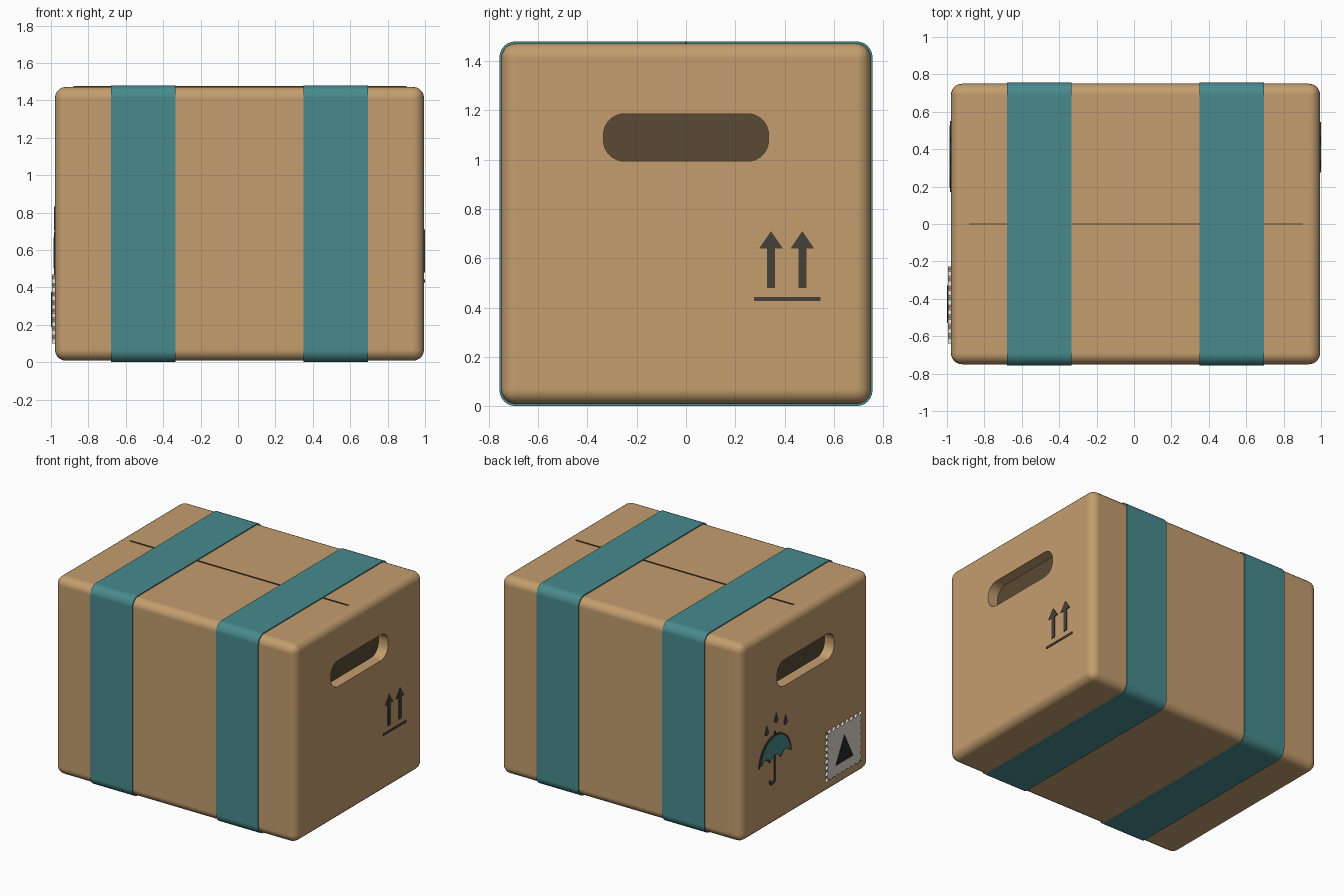
import bpy, bmesh
from math import pi, sin, cos

if "Cube" in bpy.data.objects:
    bpy.data.objects.remove(bpy.data.objects["Cube"])


def material(name, rgb):
    m = bpy.data.materials.new(name)
    m.diffuse_color = (*rgb, 1)
    m.use_nodes = True
    m.node_tree.nodes["Principled BSDF"].inputs["Base Color"].default_value = m.diffuse_color
    return m


CARD = material("cardboard", (0.55, 0.34, 0.156))
SHADE = material("inner_cardboard", (0.10, 0.067, 0.034))
TEAL = material("teal", (0.065, 0.255, 0.267))
INK = material("ink", (0.06, 0.05, 0.04))
PAPER = material("paper", (0.74, 0.68, 0.60))
BLACK = material("black", (0.02, 0.02, 0.02))

X0, X1 = -0.979, 0.995          # box ends
Z0, Z1, HY = 0.008, 1.472, 0.75  # box bottom, top, half depth
ZC = (Z0 + Z1) / 2


def finish(bm, name, mat):
    bmesh.ops.recalc_face_normals(bm, faces=bm.faces[:])
    me = bpy.data.meshes.new(name)
    bm.to_mesh(me)
    bm.free()
    ob = bpy.data.objects.new(name, me)
    bpy.context.collection.objects.link(ob)
    if mat:
        me.materials.append(mat)
    return ob


def box(name, lo, hi, mat, bevel=0.0):
    bm = bmesh.new()
    bmesh.ops.create_cube(bm, size=1)
    for v in bm.verts:
        v.co = [(a + b) / 2 + c * (b - a) for a, b, c in zip(lo, hi, v.co)]
    if bevel:
        bmesh.ops.bevel(bm, geom=bm.edges[:], offset=bevel, segments=5,
                        profile=0.5, affect='EDGES')
    return finish(bm, name, mat)


def plate(name, pts, xa, xb, mat):
    """Extrude a (y, z) outline along x."""
    bm = bmesh.new()
    f = bm.faces.new([bm.verts.new((xa, y, z)) for y, z in pts])
    ext = bmesh.ops.extrude_face_region(bm, geom=[f])["geom"]
    for v in ext:
        if isinstance(v, bmesh.types.BMVert):
            v.co.x = xb
    return finish(bm, name, mat)


def rounded_rect(hy, hz, r, cz, n=6):
    pts = []
    for q, (sy, sz) in enumerate([(1, 1), (-1, 1), (-1, -1), (1, -1)]):
        for i in range(n + 1):
            a = pi / 2 * (q + i / n)
            pts.append((sy * (hy - r) + r * cos(a), cz + sz * (hz - r) + r * sin(a)))
    return pts


def smooth(ob, weighted=True):
    bpy.ops.object.select_all(action='DESELECT')
    ob.select_set(True)
    bpy.context.view_layer.objects.active = ob
    bpy.ops.object.shade_smooth_by_angle(angle=0.6)
    if weighted:
        ob.modifiers.new("flat_sides", 'WEIGHTED_NORMAL').keep_sharp = True


# Cardboard body with a recessed hand hold in each end
body = box("box_body", (X0, -HY, Z0), (X1, HY, Z1), CARD, 0.06)
body.data.materials.append(SHADE)
bpy.context.view_layer.objects.active = body
hold = rounded_rect(0.335, 0.096, 0.085, 1.09, 8)
for xa, xb in ((X0 - 0.1, X0 + 0.08), (X1 - 0.08, X1 + 0.1)):
    cutter = plate("hand_hold_cutter", hold, xa, xb, CARD)
    cutter.hide_render = True
    mod = body.modifiers.new("hand_hold", 'BOOLEAN')
    mod.operation, mod.solver, mod.object = 'DIFFERENCE', 'EXACT', cutter
    bpy.ops.object.modifier_apply(modifier=mod.name)
    bpy.data.objects.remove(cutter)
for p in body.data.polygons:
    if abs(p.normal.x) > 0.9 and X0 + 0.07 < p.center.x < X1 - 0.07:
        p.material_index = 1
smooth(body)

# Lid seam
box("lid_seam", (-0.88, -0.004, 1.46), (0.90, 0.004, 1.477), SHADE)

# Two bands wrapped around the box
for name, xa, xb in (("left_band", -0.68, -0.335), ("right_band", 0.35, 0.695)):
    bm = bmesh.new()
    outer = rounded_rect(HY + 0.007, ZC, 0.065, ZC)
    inner = rounded_rect(HY - 0.003, ZC - 0.011, 0.057, ZC)
    rings = [[bm.verts.new((x, y, z)) for y, z in loop]
             for x, loop in ((xa, outer), (xb, outer), (xb, inner), (xa, inner))]
    n = len(outer)
    for k in range(4):
        a, b = rings[k], rings[(k + 1) % 4]
        for i in range(n):
            j = (i + 1) % n
            bm.faces.new((a[i], a[j], b[j], b[i]))
    smooth(finish(bm, name, TEAL))

# This-way-up arrows on the right end
for i, y in enumerate((0.345, 0.472)):
    half = [(0.016, 0.48), (0.016, 0.64), (0.048, 0.64)]
    pts = ([(y + a, z) for a, z in half] + [(y, 0.71)]
           + [(y - a, z) for a, z in reversed(half)])
    plate(f"up_arrow_{i + 1}", pts, X1 - 0.003, 1.0, INK)
box("arrow_base_line", (X1 - 0.003, 0.275, 0.427), (1.0, 0.545, 0.443), INK)

# Umbrella mark on the left end
XI = X0 + 0.003
UY, UZ, R = 0.36, 0.49, 0.19


def canopy(k):
    pts = [(R * cos(pi * i / 20), R * sin(pi * i / 20)) for i in range(21)]
    w = 2 * R / 3
    for s in range(3):
        for i in range(1 if s == 0 else 0, 6):
            t = i / 6
            pts.append((-R + w * (s + t), 0.04 * sin(pi * t)))
    return [(UY + k * a, UZ + 0.09 + k * (b - 0.09)) for a, b in pts]


plate("umbrella_outline", canopy(1), XI, X0 - 0.006, INK)
plate("umbrella_canopy", canopy(0.87), XI, X0 - 0.008, TEAL)
hook = [(0.35, 0.54), (0.37, 0.54)]
hook += [(0.39 - 0.02 * cos(pi * i / 8), 0.355 - 0.02 * sin(pi * i / 8)) for i in range(9)]
hook += [(0.39 + 0.04 * cos(pi * i / 8), 0.355 - 0.04 * sin(pi * i / 8)) for i in range(9)]
plate("umbrella_handle", hook, XI, X0 - 0.005, INK)
box("umbrella_tip", (X0 - 0.006, 0.353, 0.67), (XI, 0.367, 0.70), INK)

# Rain drops
for i, (y, z) in enumerate(((0.455, 0.735), (0.345, 0.79), (0.235, 0.735))):
    drop = [(y, z + 0.042)]
    drop += [(y + 0.02 * cos(a), z - 0.012 + 0.02 * sin(a))
             for a in [pi * (0.9 + 1.2 * k / 10) for k in range(11)]]
    plate(f"rain_drop_{i + 1}", drop, XI, X0 - 0.005, INK)

# Postage stamp with a perforated edge
sy, sz, cy, cz = 0.205, 0.184, -0.433, 0.284
corners = [(-sy, -sz), (sy, -sz), (sy, sz), (-sy, sz)]
edge = []
for s in range(4):
    (a, b), (c, d) = corners[s], corners[(s + 1) % 4]
    nx, nz = ((0, 1), (-1, 0), (0, -1), (1, 0))[s]
    for i in range(48):
        t = i / 48
        inset = 0.008 * (1 - cos(2 * pi * 8 * t))
        edge.append((cy + a + (c - a) * t + nx * inset, cz + b + (d - b) * t + nz * inset))
plate("stamp", edge, XI, -0.995, PAPER)
plate("stamp_triangle", [(-0.53, 0.187), (-0.33, 0.187), (-0.43, 0.376)], -0.99, -1.0, BLACK)
